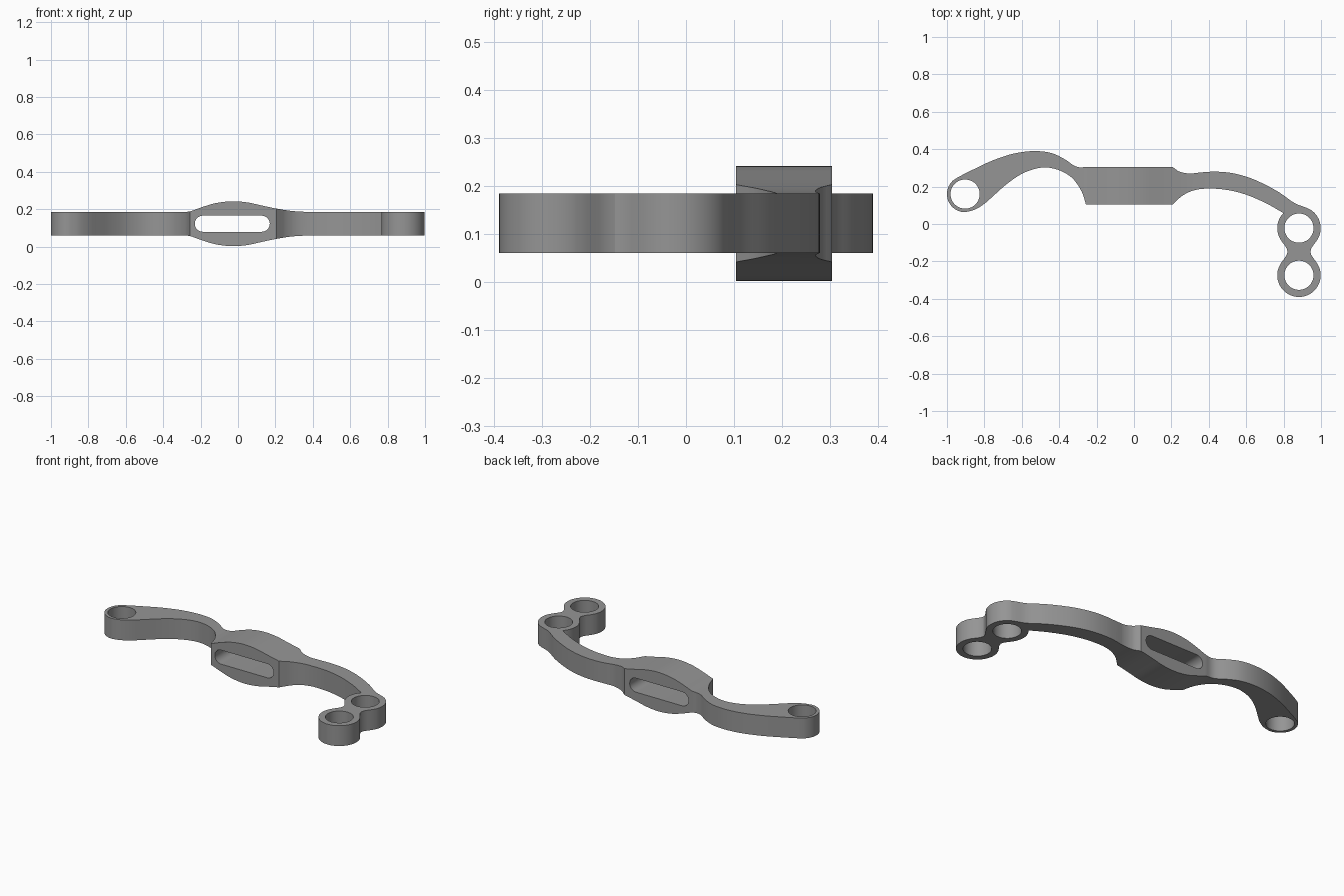
import bpy, bmesh, math
from mathutils import Vector

if "Cube" in bpy.data.objects:
    bpy.data.objects.remove(bpy.data.objects["Cube"])

Z_MID, HALF = 0.1225, 0.0625          # mid height and half thickness of the arms
RING_L, RING_A, RING_B = (-0.903, 0.16), (0.882, -0.022), (0.882, -0.274)
HOLE_R = 0.078


def arc(c, r, a0, a1, n):
    """Points on an arc, angles in degrees."""
    return [(c[0] + r * math.cos(math.radians(a0 + (a1 - a0) * i / n)),
             c[1] + r * math.sin(math.radians(a0 + (a1 - a0) * i / n))) for i in range(n + 1)]


def smooth_run(points, steps=4):
    """Centripetal spline through the points."""
    p = [Vector(q) for q in points]
    p = [2 * p[0] - p[1]] + p + [2 * p[-1] - p[-2]]
    out = []
    for i in range(1, len(p) - 2):
        q = p[i - 1:i + 3]
        t = [0.0]
        for a, b in zip(q, q[1:]):
            t.append(t[-1] + math.sqrt((b - a).length))
        for s in range(steps):
            u = t[1] + (t[2] - t[1]) * s / steps

            def mix(a, b, i0, i1):
                return a + (b - a) * ((u - t[i0]) / (t[i1] - t[i0]))
            a = [mix(q[k], q[k + 1], k, k + 1) for k in range(3)]
            b = [mix(a[0], a[1], 0, 2), mix(a[1], a[2], 1, 3)]
            out.append(mix(b[0], b[1], 1, 2))
    out.append(p[-2])
    return [tuple(v) for v in out]


def prism(name, outline, lo, hi, axis):
    """Closed outline extruded along z (plan) or y (front profile)."""
    place = (lambda a, b, h: (a, b, h)) if axis == "z" else (lambda a, b, h: (a, h, b))
    pts = [p for i, p in enumerate(outline)
           if (Vector(p) - Vector(outline[i - 1])).length > 1e-4]
    bm = bmesh.new()
    face = bm.faces.new([bm.verts.new(place(a, b, lo)) for a, b in pts])
    ext = bmesh.ops.extrude_face_region(bm, geom=[face])
    shift = Vector(place(0, 0, hi - lo))
    bmesh.ops.translate(bm, vec=shift, verts=[v for v in ext["geom"] if isinstance(v, bmesh.types.BMVert)])
    bmesh.ops.recalc_face_normals(bm, faces=bm.faces)
    me = bpy.data.meshes.new(name)
    bm.to_mesh(me)
    bm.free()
    ob = bpy.data.objects.new(name, me)
    bpy.context.collection.objects.link(ob)
    return ob


# Plan outline, clockwise from the left ring along the back edge
back_left = arc(RING_L, 0.097, 270, 128, 10) + [
    (-0.85, 0.296), (-0.75, 0.342), (-0.64, 0.377), (-0.53, 0.39), (-0.44, 0.379),
    (-0.37, 0.346), (-0.318, 0.311), (-0.29, 0.303), (-0.255, 0.305)]
back_right = [(0.206, 0.305), (0.243, 0.28), (0.297, 0.27), (0.36, 0.276), (0.43, 0.28),
              (0.52, 0.273), (0.618, 0.247), (0.70, 0.211), (0.778, 0.168), (0.86, 0.111)]
back_right += arc(RING_A, 0.116, 72, -32, 8) + [(0.943, -0.148)]
back_right += arc(RING_B, 0.116, 32, -212, 18) + [(0.821, -0.148)]
back_right += arc(RING_A, 0.116, 212, 136, 6)
front_right = [(0.798, 0.059), (0.698, 0.115), (0.564, 0.168), (0.43, 0.189),
               (0.324, 0.181), (0.26, 0.152), (0.206, 0.104)]
front_left = [(-0.257, 0.104), (-0.28, 0.174), (-0.334, 0.249), (-0.41, 0.291), (-0.49, 0.302),
              (-0.586, 0.275), (-0.676, 0.217), (-0.75, 0.152), (-0.80, 0.108),
              (-0.853, 0.076), (-0.903, 0.063)]
outline = [p for run in (back_left, back_right, front_right, front_left) for p in smooth_run(run)]
body = prism("handle_body", outline, -0.1, 0.4, "z")

# Front profile: flat arms with a swollen grip in the middle
bulge = smooth_run([(-0.285, HALF), (-0.255, 0.0665), (-0.2, 0.086), (-0.12, 0.110), (-0.03, 0.12),
                    (0.05, 0.114), (0.12, 0.099), (0.2, 0.082), (0.29, 0.068), (0.38, HALF)])
top = [(-1.2, HALF)] + bulge + [(1.2, HALF)]
profile = [(x, Z_MID + h) for x, h in top] + [(x, Z_MID - h) for x, h in reversed(top)]
cutters = [(prism("profile_cutter", profile, -0.6, 0.6, "y"), "INTERSECT")]

# Round holes through the rings
for i, c in enumerate((RING_L, RING_A, RING_B)):
    cutters.append((prism(f"hole_cutter_{i}", arc(c, HOLE_R, 0, 352.5, 47), -0.2, 0.5, "z"), "DIFFERENCE"))

# Long slot through the grip
slot = arc((0.127, Z_MID), 0.043, -90, 90, 16) + arc((-0.188, Z_MID), 0.043, 90, 270, 16)
cutters.append((prism("slot_cutter", slot, -0.3, 0.6, "y"), "DIFFERENCE"))

# Apply the cuts
bpy.context.view_layer.objects.active = body
for cutter, op in cutters:
    mod = body.modifiers.new(cutter.name, "BOOLEAN")
    mod.operation, mod.solver, mod.object = op, "EXACT", cutter
    bpy.ops.object.modifier_apply(modifier=mod.name)
    bpy.data.objects.remove(cutter)

# Finish
grey = bpy.data.materials.new("mid_grey")
grey.diffuse_color = (0.3, 0.3, 0.3, 1)
grey.use_nodes = True
grey.node_tree.nodes["Principled BSDF"].inputs["Base Color"].default_value = grey.diffuse_color
body.data.materials.clear()
body.data.materials.append(grey)
for poly in body.data.polygons:
    poly.material_index = 0
bpy.ops.object.select_all(action="DESELECT")
body.select_set(True)
bpy.ops.object.shade_smooth_by_angle(angle=math.radians(30))
